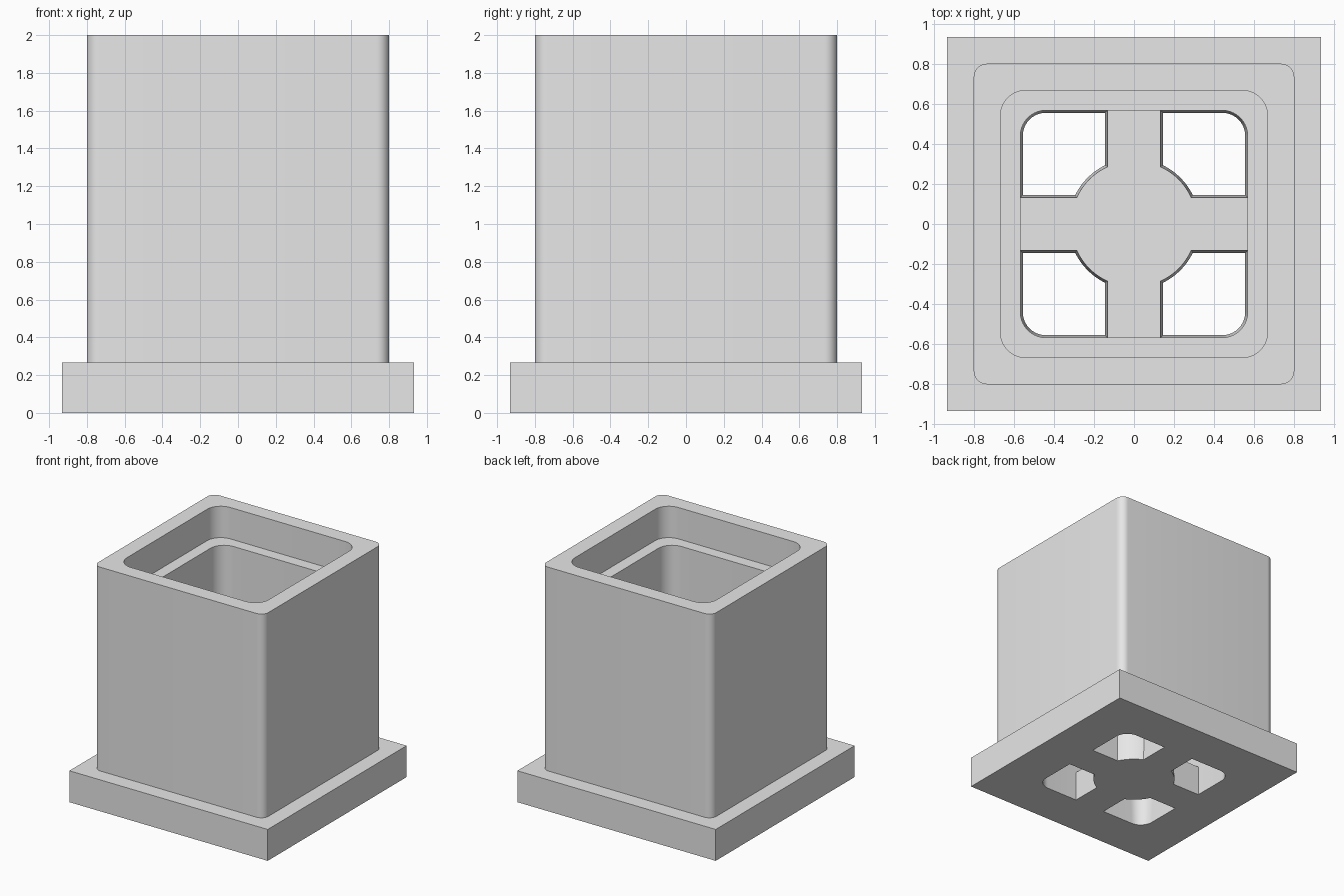
import bpy, bmesh
from math import sin, cos, pi, sqrt, atan2, radians

cube = bpy.data.objects.get("Cube")
if cube:
    bpy.data.objects.remove(cube, do_unlink=True)

# Main heights and half-widths
BASE_TOP, LEDGE_Z, TOP = 0.267, 1.733, 2.0
BASE, OUTER, RIM, WELL = 0.933, 0.8, 0.667, 0.567
SPOKE, HUB, DRAFT = 0.133, 0.315, 0.012
SEGMENTS = 10

grey = bpy.data.materials.new("plain_grey")
grey.use_nodes = True
grey.diffuse_color = (0.8, 0.8, 0.8, 1)
grey.node_tree.nodes["Principled BSDF"].inputs["Base Color"].default_value = grey.diffuse_color


def arc(cx, cy, radius, start, end):
    angles = [start + (end - start) * i / SEGMENTS for i in range(SEGMENTS + 1)]
    return [(cx + radius * cos(a), cy + radius * sin(a)) for a in angles]


def rounded_square(half, radius):
    points = []
    for i, (sx, sy) in enumerate([(1, 1), (-1, 1), (-1, -1), (1, -1)]):
        c = half - radius
        points += arc(sx * c, sy * c, radius, i * pi / 2, (i + 1) * pi / 2)
    return points


def add_ring(bm, outline, z):
    return [bm.verts.new((x, y, z)) for x, y in outline]


def bridge(bm, a, b):
    n = len(a)
    for i in range(n):
        bm.faces.new((a[i], a[(i + 1) % n], b[(i + 1) % n], b[i]))


def make_object(name, bm):
    bmesh.ops.recalc_face_normals(bm, faces=bm.faces)
    mesh = bpy.data.meshes.new(name)
    bm.to_mesh(mesh)
    bm.free()
    mesh.materials.append(grey)
    obj = bpy.data.objects.new(name, mesh)
    bpy.context.collection.objects.link(obj)
    return obj


def select_only(obj):
    bpy.ops.object.select_all(action='DESELECT')
    obj.select_set(True)
    bpy.context.view_layer.objects.active = obj


# Pot wall: outside, rim, stepped ledge and inner well as one closed loft
bm = bmesh.new()
profile = [(OUTER, 0.067, BASE_TOP), (OUTER, 0.067, TOP), (RIM, 0.127, TOP),
           (RIM, 0.127, LEDGE_Z), (WELL, 0.127, LEDGE_Z), (WELL, 0.127, BASE_TOP)]
rings = [add_ring(bm, rounded_square(h, r), z) for h, r, z in profile]
for i, ring in enumerate(rings):
    bridge(bm, ring, rings[(i + 1) % len(rings)])
pot_wall = make_object("pot_wall", bm)

# Square base plate
bm = bmesh.new()
bmesh.ops.create_cube(bm, size=1)
for v in bm.verts:
    v.co = (v.co.x * 2 * BASE, v.co.y * 2 * BASE, (v.co.z + 0.5) * BASE_TOP)
base_plate = make_object("base_plate", bm)


# Drain opening: rounded outer corner, straight spoke sides, curved hub side
def drain_outline(inset):
    low, high = SPOKE + inset, WELL - inset
    radius, hub = 0.127 - inset, HUB + inset
    reach = sqrt(hub * hub - low * low)
    corner = arc(high - radius, high - radius, radius, 0, pi / 2)
    hub_side = arc(0, 0, hub, atan2(reach, low), atan2(low, reach))
    return [(high, low)] + corner + [(low, high)] + hub_side


# Four slightly tapered drain cutters
bm = bmesh.new()
for sx in (1, -1):
    for sy in (1, -1):
        ends = []
        for z in (-0.05, BASE_TOP + 0.05):
            inset = DRAFT * (BASE_TOP - z) / BASE_TOP
            outline = [(sx * x, sy * y) for x, y in drain_outline(inset)]
            ends.append(add_ring(bm, outline, z))
        bridge(bm, *ends)
        for ring in ends:
            bm.faces.new(ring)
cutter = make_object("drain_cutter", bm)
cutter.hide_render = True

cut = base_plate.modifiers.new("drains", 'BOOLEAN')
cut.operation = 'DIFFERENCE'
cut.solver = 'EXACT'
cut.object = cutter
select_only(base_plate)
bpy.ops.object.modifier_apply(modifier=cut.name)
bpy.data.objects.remove(cutter, do_unlink=True)

# Smooth the rounded corners and keep the edges crisp
for obj in (pot_wall, base_plate):
    select_only(obj)
    bpy.ops.object.shade_smooth_by_angle(angle=radians(30))
